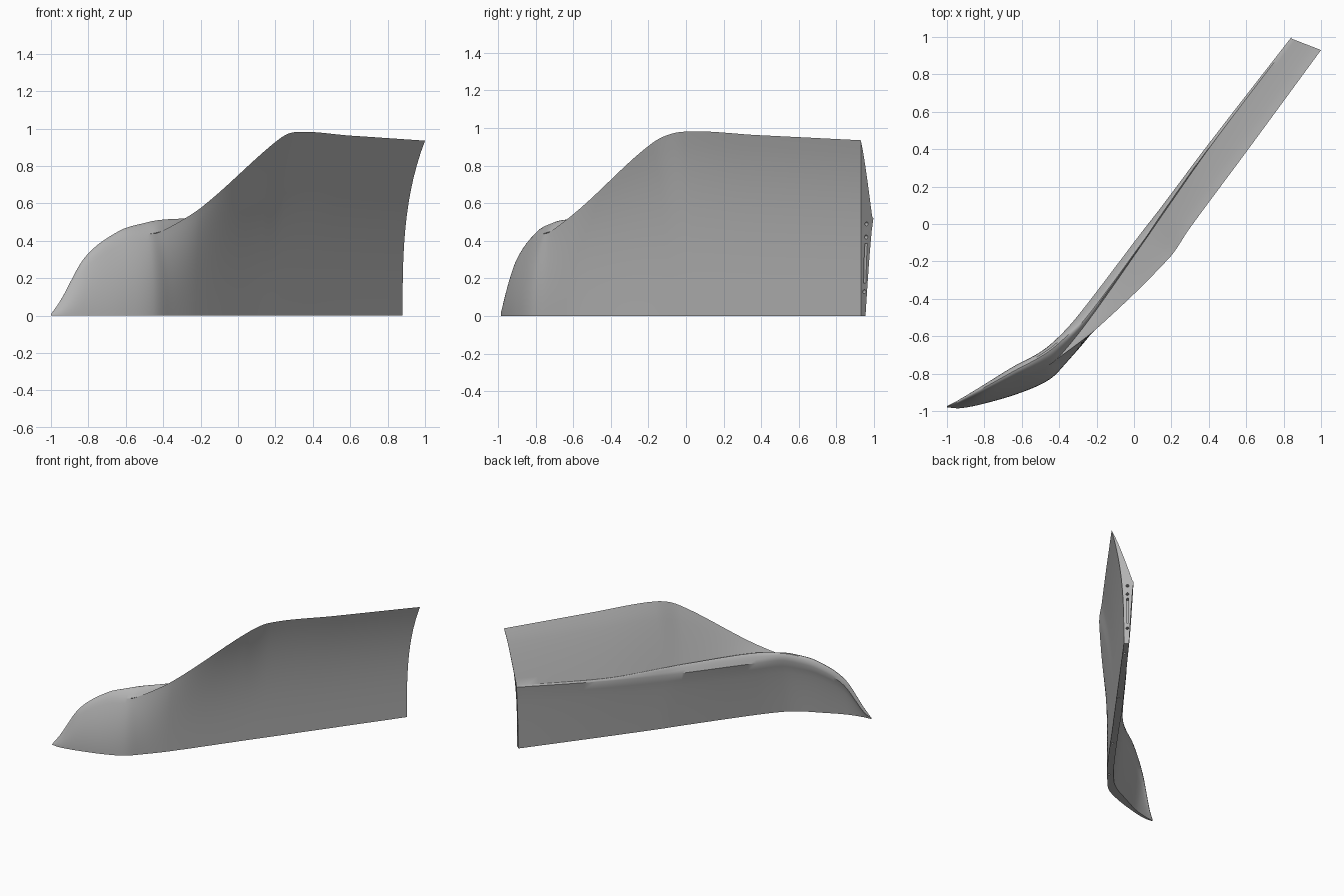
import bpy, bmesh, math
from mathutils import Vector

cube = bpy.data.objects.get("Cube")
if cube:
    bpy.data.objects.remove(cube)

# Single painted-grey material
grey = bpy.data.materials.new("neutral_grey")
grey.use_nodes = True
COLOUR = (0.45, 0.45, 0.45, 1)
grey.diffuse_color = COLOUR
grey.node_tree.nodes["Principled BSDF"].inputs["Base Color"].default_value = COLOUR

# Lengthwise rails of the panel, nose to tail
outer_foot = [(-1, -.98), (-.93, -.985), (-.8, -.96), (-.6, -.9), (-.45, -.83), (-.36, -.74),
              (-.22, -.575), (.12, -.11), (.23, .04), (.5, .41), (.88, .93)]
rim = [(-1, -.976, .005), (-.94, -.965, .07), (-.81, -.91, .28), (-.62, -.82, .41),
       (-.48, -.765, .435), (-.41, -.72, .45), (-.2, -.56, .575), (.19, -.18, .92),
       (.3, -.02, .98), (.6, .385, .962), (1, .93, .935)]
# The groove only opens behind the nose
groove = rim[:6] + [(-.25, -.525, .5), (.06, -.085, .49), (.16, .06, .487),
                    (.42, .43, .49), (.845, .99, .53)]
shoulder = [(-1, -.975, .007), (-.945, -.952, .088), (-.82, -.885, .31), (-.64, -.785, .45),
            (-.5, -.71, .495), (-.41, -.645, .512), (-.265, -.5, .518), (.055, -.075, .51),
            (.155, .07, .505), (.415, .435, .49), (.843, .993, .526)]
lip = [(-1, -.973, .005), (-.945, -.945, .06), (-.82, -.87, .27), (-.65, -.765, .4),
       (-.51, -.69, .44), (-.42, -.62, .46), (-.3, -.49, .455), (.04, -.045, .455),
       (.145, .09, .455), (.41, .443, .475), (.84, .997, .52)]
inner_foot = [(-1, -.972), (-.93, -.965), (-.8, -.93), (-.63, -.85), (-.49, -.78), (-.4, -.71),
              (-.26, -.545), (.08, -.08), (.185, .07), (.46, .44), (.85, .955)]

rails = [[Vector((*p, 0)[:3]) for p in r]
         for r in (outer_foot, rim, groove, shoulder, lip, inner_foot)]
knots = [0.0]
for a, b in zip(rails[0], rails[0][1:]):
    knots.append(knots[-1] + (b - a).length)


def tangent(r, k):
    lo, hi = max(k - 1, 0), min(k + 1, len(r) - 1)
    return (r[hi] - r[lo]) / (knots[hi] - knots[lo])


def along(r, k, t):
    """Smooth point on a rail between stations k and k+1."""
    h = knots[k + 1] - knots[k]
    s = t * t * (3 - 2 * t)
    return (r[k].lerp(r[k + 1], s) + tangent(r, k) * h * t * (1 - t) ** 2
            - tangent(r, k + 1) * h * t * t * (1 - t))


def bowed(a, b, power, n):
    """Points from a to b, level steps in z with a bow in plan."""
    pts = []
    for i in range(n):
        t = i / n
        p = a.lerp(b, t ** power)
        p.z = a.z + (b.z - a.z) * t
        pts.append(p)
    return pts


def section(k, t):
    foot, top, dip, crest, edge, inside = (along(r, k, t) for r in rails)
    flare = 2.5 + 0.5 * math.tanh(4 * (foot.x + 0.3))
    ctrl = crest * 2 - (dip + edge) / 2
    pts = bowed(foot, top, flare, 14) + bowed(top, dip, 0.85, 8)
    for i in range(8):
        u = i / 8
        pts.append(dip * (1 - u) ** 2 + ctrl * (2 * u * (1 - u)) + edge * u * u)
    return pts + bowed(edge, inside, 0.75, 8) + [inside]


# Panel body: loft the closed sections
STEPS = 8
last = len(knots) - 2
sections = [section(k, i / STEPS) for k in range(last + 1) for i in range(STEPS)]
sections.append(section(last, 1.0))
bm = bmesh.new()
rings = [[bm.verts.new(p) for p in s] for s in sections]
n = len(rings[0])
for a, b in zip(rings, rings[1:]):
    for j in range(n):
        m = (j + 1) % n
        bm.faces.new((a[j], a[m], b[m], b[j]))
bm.faces.new(rings[0])
bm.faces.new(rings[-1])
bmesh.ops.remove_doubles(bm, verts=bm.verts, dist=0.0004)
bmesh.ops.recalc_face_normals(bm, faces=bm.faces)
mesh = bpy.data.meshes.new("curved_panel")
bm.to_mesh(mesh)
bm.free()
panel = bpy.data.objects.new("curved_panel", mesh)
bpy.context.collection.objects.link(panel)
mesh.materials.append(grey)

bpy.ops.object.select_all(action="DESELECT")
bpy.context.view_layer.objects.active = panel
panel.select_set(True)

# Mounting holes and slot in the tail end, pin holes underneath
heading = Vector((.59, .81, 0))
cutters = []


def cutter_done(name):
    ob = bpy.context.object
    ob.name = name
    ob.hide_render = True
    cutters.append(ob)


for z in (.13, .42, .49):
    bpy.ops.mesh.primitive_cylinder_add(vertices=16, radius=.011, depth=.08, location=(.866, .955, z),
                                        rotation=heading.to_track_quat("Z", "Y").to_euler())
    cutter_done("tail_hole_cutter")
bpy.ops.mesh.primitive_cube_add(size=1, location=(.864, .955, .28),
                                rotation=(0, 0, math.atan2(.81, .59)))
bpy.context.object.scale = (.06, .016, .21)
cutter_done("tail_slot_cutter")
for x, y in ((.78, .82), (.38, .275), (-.02, -.273), (-.3, -.65)):
    bpy.ops.mesh.primitive_cylinder_add(vertices=16, radius=.009, depth=.06, location=(x, y, 0))
    cutter_done("pin_hole_cutter")

bpy.ops.object.select_all(action="DESELECT")
panel.select_set(True)
bpy.context.view_layer.objects.active = panel
for c in cutters:
    mod = panel.modifiers.new("cut", "BOOLEAN")
    mod.operation = "DIFFERENCE"
    mod.solver = "EXACT"
    mod.object = c
    bpy.ops.object.modifier_apply(modifier=mod.name)
    bpy.data.objects.remove(c)
bpy.ops.object.shade_smooth_by_angle(angle=math.radians(35))
